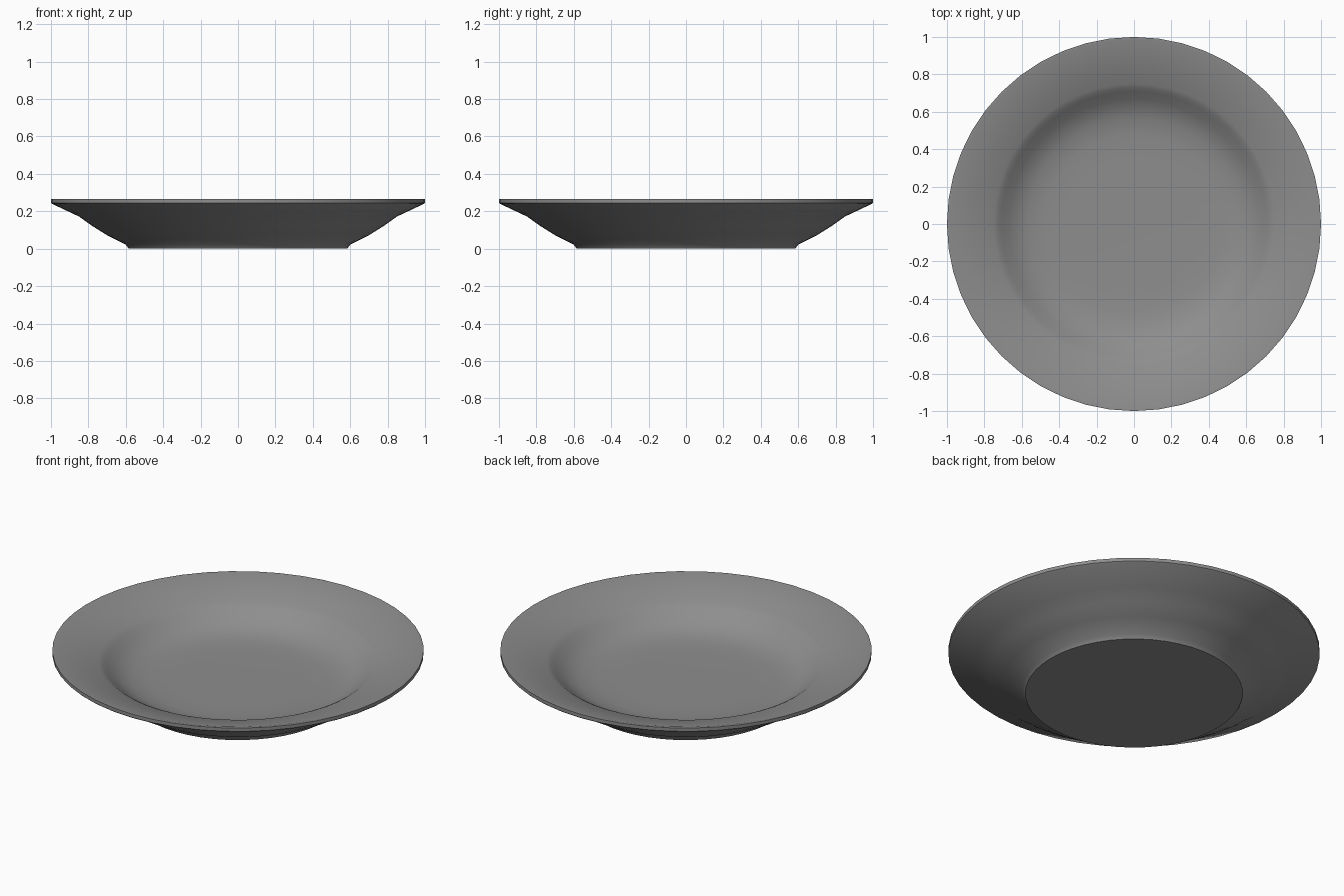
import bpy, bmesh, math

if "Cube" in bpy.data.objects:
    bpy.data.objects.remove(bpy.data.objects["Cube"])

# Half profile of the plate (radius, height): underside, rim, then the well
PROFILE = [
    (0.585, 0.0), (0.60, 0.022), (0.70, 0.072), (0.78, 0.122),
    (0.85, 0.172), (0.995, 0.24), (1.0, 0.245), (1.0, 0.265), (0.985, 0.265),
    (0.85, 0.226), (0.75, 0.197), (0.73, 0.187), (0.71, 0.172),
    (0.67, 0.142), (0.63, 0.117), (0.57, 0.094), (0.48, 0.082), (0.35, 0.08),
]
SIDES = 48


def lathe(name, profile, sides):
    bm = bmesh.new()
    rings = []
    for r, z in profile:
        rings.append([bm.verts.new((r * math.cos(2 * math.pi * i / sides),
                                    r * math.sin(2 * math.pi * i / sides), z))
                      for i in range(sides)])
    for a, b in zip(rings, rings[1:]):
        for i in range(sides):
            j = (i + 1) % sides
            bm.faces.new((a[i], a[j], b[j], b[i]))
    # Flat base and flat centre of the well
    bm.faces.new(rings[0][::-1])
    bm.faces.new(rings[-1])
    bmesh.ops.recalc_face_normals(bm, faces=bm.faces)
    mesh = bpy.data.meshes.new(name)
    bm.to_mesh(mesh)
    bm.free()
    obj = bpy.data.objects.new(name, mesh)
    bpy.context.collection.objects.link(obj)
    return obj


plate = lathe("plate", PROFILE, SIDES)

# Dark grey glaze
glaze = bpy.data.materials.new("dark_grey")
glaze.diffuse_color = (0.27, 0.27, 0.27, 1)
glaze.use_nodes = True
glaze.node_tree.nodes["Principled BSDF"].inputs["Base Color"].default_value = glaze.diffuse_color
plate.data.materials.append(glaze)

bpy.context.view_layer.objects.active = plate
plate.select_set(True)
bpy.ops.object.shade_smooth_by_angle(angle=math.radians(35))
